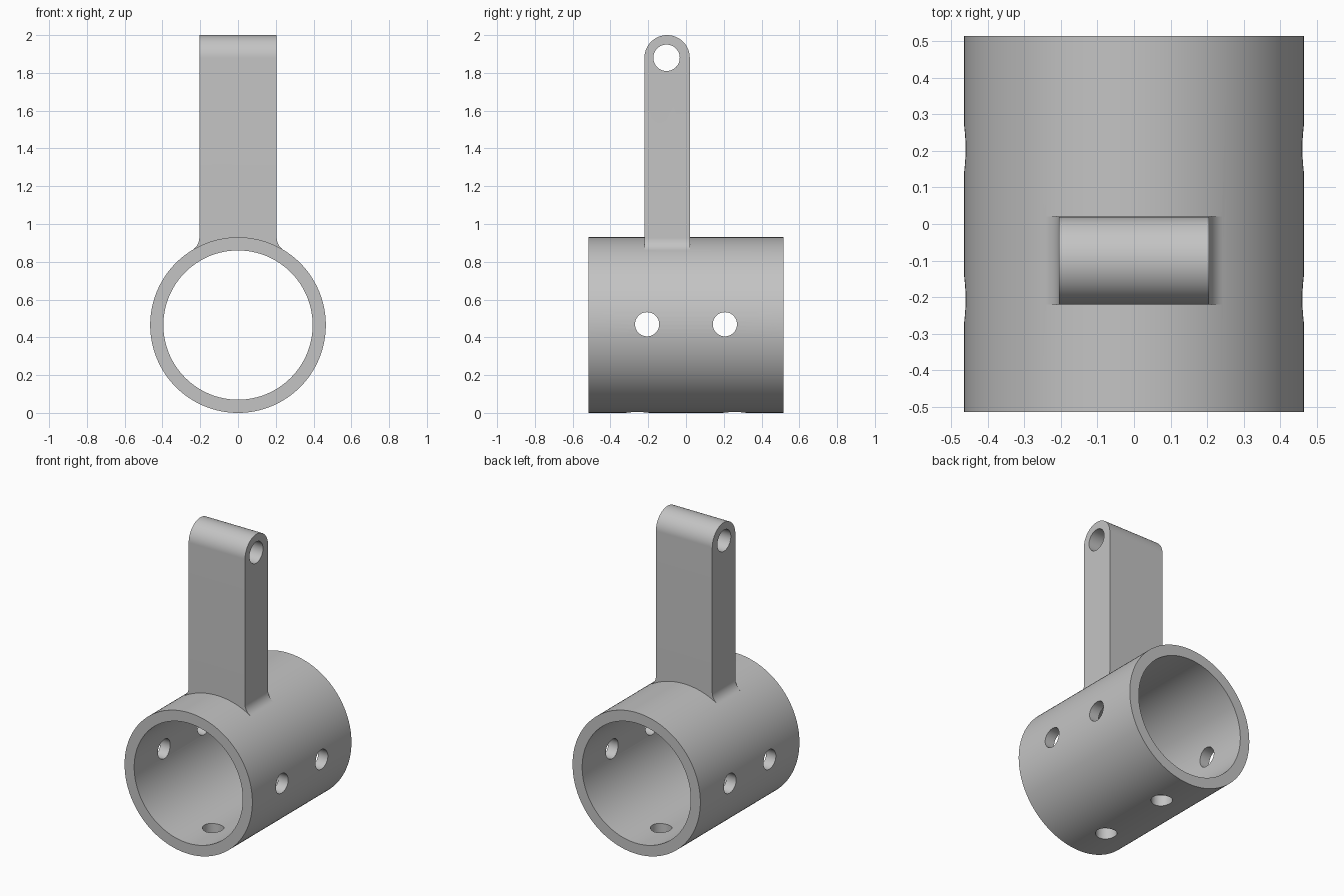
import bpy, bmesh, math
from mathutils import Vector

cube = bpy.data.objects.get("Cube")
if cube:
    bpy.data.objects.remove(cube, do_unlink=True)

OUTER, INNER, LENGTH = 0.465, 0.395, 1.03
AXIS_Z = OUTER
ARM_HALF, ARM_Y, ARM_R = 0.205, -0.1, 0.12
PIVOT_Z = 2 - ARM_R
FILLET = 0.075

grey = bpy.data.materials.new("plain grey")
grey.use_nodes = True
grey.diffuse_color = (0.55, 0.55, 0.55, 1)
grey.node_tree.nodes["Principled BSDF"].inputs["Base Color"].default_value = (0.55, 0.55, 0.55, 1)


def arc(cx, cz, r, start, end, n):
    """Points on an arc, angles in radians."""
    return [(cx + r * math.cos(start + (end - start) * i / n),
             cz + r * math.sin(start + (end - start) * i / n)) for i in range(n + 1)]


def prism(name, outline, place, sweep):
    """Extrude a closed 2D outline, placed in 3D, along the sweep vector."""
    bm = bmesh.new()
    face = bm.faces.new([bm.verts.new(place(u, v)) for u, v in outline])
    made = bmesh.ops.extrude_face_region(bm, geom=[face])["geom"]
    bmesh.ops.translate(bm, vec=Vector(sweep),
                        verts=[g for g in made if isinstance(g, bmesh.types.BMVert)])
    bmesh.ops.recalc_face_normals(bm, faces=bm.faces)
    mesh = bpy.data.meshes.new(name)
    bm.to_mesh(mesh)
    bm.free()
    mesh.materials.append(grey)
    obj = bpy.data.objects.new(name, mesh)
    bpy.context.collection.objects.link(obj)
    return obj


def circle(cu, cv, r, n=48):
    return arc(cu, cv, r, 0, math.tau, n)[:-1]


def combine(target, tool, operation):
    """Apply a boolean and discard the tool."""
    mod = target.modifiers.new(operation.title(), "BOOLEAN")
    mod.operation, mod.solver, mod.object = operation, "EXACT", tool
    bpy.context.view_layer.objects.active = target
    bpy.ops.object.modifier_apply(modifier=mod.name)
    bpy.data.objects.remove(tool, do_unlink=True)


# Tube sleeve
sleeve = prism("clamp_sleeve", circle(0, AXIS_Z, OUTER, 128),
               lambda u, v: (u, -LENGTH / 2, v), (0, LENGTH, 0))

# Arm front profile, with concave fillets running onto the tube
reach = OUTER + FILLET
fx = ARM_HALF + FILLET
fz = math.sqrt(reach ** 2 - fx ** 2)
tangent = math.atan2(fz, fx)
right = [(ARM_HALF, 2.1)] + arc(fx, AXIS_Z + fz, FILLET, math.pi, math.pi + tangent, 12)
seat = arc(0, AXIS_Z, OUTER - 0.03, tangent, math.pi - tangent, 24)
left = [(-u, v) for u, v in reversed(right)]
arm = prism("arm", right + seat + left,
            lambda u, v: (u, ARM_Y - 0.3, v), (0, 0.6, 0))

# Rounded side profile of the arm
side = [(ARM_Y - ARM_R, 0.5), (ARM_Y + ARM_R, 0.5)] + arc(ARM_Y, PIVOT_Z, ARM_R, 0, math.pi, 48)
combine(arm, prism("arm_side", side, lambda u, v: (-1, u, v), (2, 0, 0)), "INTERSECT")
combine(sleeve, arm, "UNION")

# Bore and pivot hole
bore = prism("bore", circle(0, AXIS_Z, INNER, 128), lambda u, v: (u, -1, v), (0, 2, 0))
combine(sleeve, bore, "DIFFERENCE")
pivot = prism("pivot_hole", circle(ARM_Y - 0.003, PIVOT_Z, 0.07),
              lambda u, v: (-1, u, v), (2, 0, 0))
combine(sleeve, pivot, "DIFFERENCE")

# Screw holes through both sides and through the bottom
for s in (-1, 1):
    cross = prism("side_hole", circle(s * 0.206, AXIS_Z + 0.004, 0.064),
                  lambda u, v: (-1, u, v), (2, 0, 0))
    combine(sleeve, cross, "DIFFERENCE")
    under = prism("bottom_hole", circle(0, s * 0.2575, 0.064),
                  lambda u, v: (u, v, -0.2), (0, 0, 0.5))
    combine(sleeve, under, "DIFFERENCE")

# Smooth curves, sharp rims
bpy.ops.object.select_all(action="DESELECT")
sleeve.select_set(True)
bpy.context.view_layer.objects.active = sleeve
bpy.ops.object.shade_smooth_by_angle(angle=math.radians(30))
